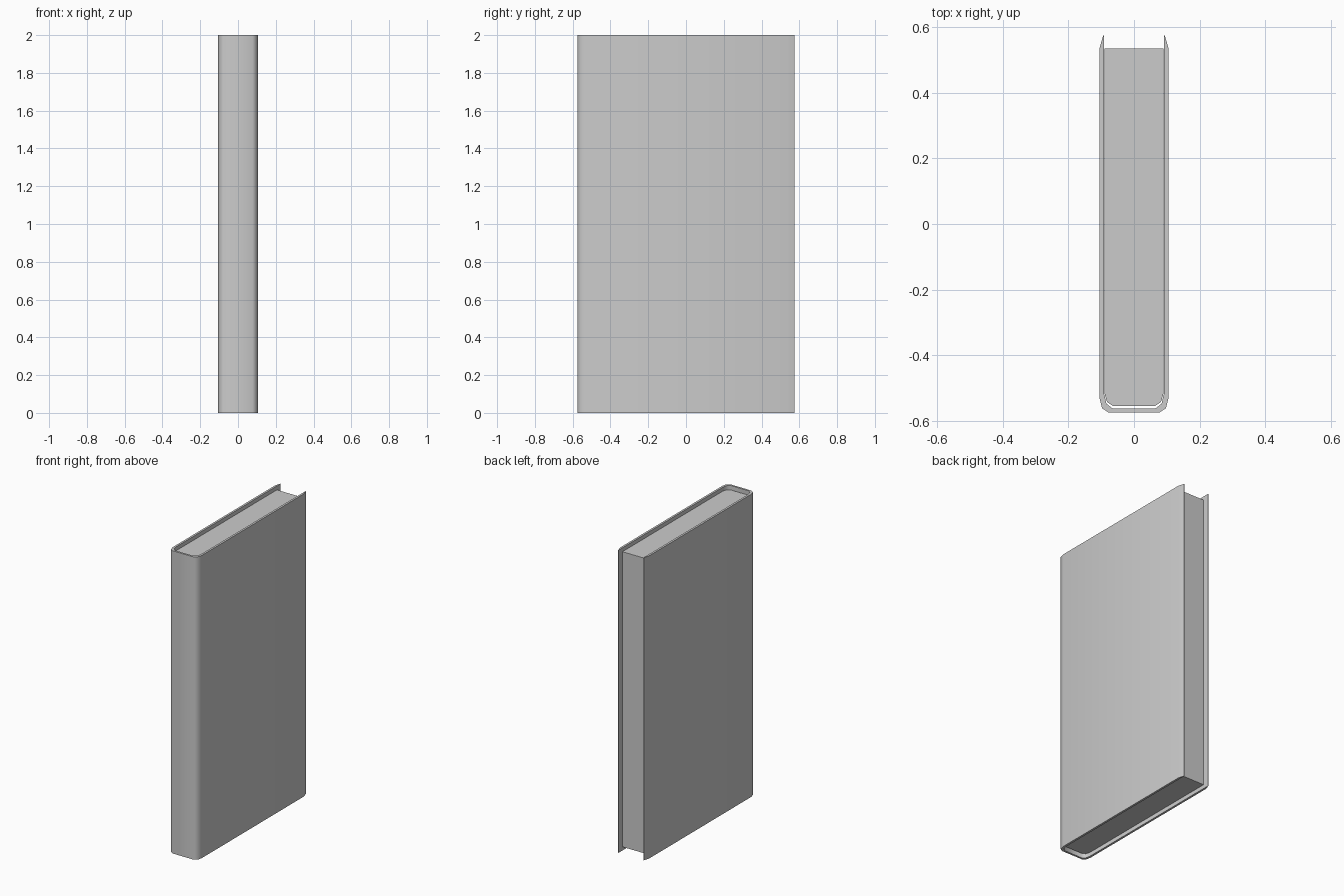
import bpy
import bmesh
import math

if "Cube" in bpy.data.objects:
    bpy.data.objects.remove(bpy.data.objects["Cube"])


def extruded(name, outline, z0, z1):
    """Closed XY outline extruded between two heights."""
    bm = bmesh.new()
    face = bm.faces.new([bm.verts.new((x, y, z0)) for x, y in outline])
    top = bmesh.ops.extrude_face_region(bm, geom=[face])["geom"]
    verts = [g for g in top if isinstance(g, bmesh.types.BMVert)]
    bmesh.ops.translate(bm, verts=verts, vec=(0, 0, z1 - z0))
    bmesh.ops.recalc_face_normals(bm, faces=bm.faces)
    mesh = bpy.data.meshes.new(name)
    bm.to_mesh(mesh)
    bm.free()
    obj = bpy.data.objects.new(name, mesh)
    bpy.context.collection.objects.link(obj)
    bpy.ops.object.select_all(action="DESELECT")
    obj.select_set(True)
    bpy.context.view_layer.objects.active = obj
    bpy.ops.object.shade_smooth_by_angle(angle=math.radians(50))
    return obj


def mirrored(half):
    """Continue a right-hand half path across x = 0."""
    return half + [(-x, y) for x, y in reversed(half)]


# Cover: U-shaped wrap with rounded spine and tapered fore edges
outer = mirrored([(0.094, 0.574), (0.105, 0.535), (0.105, -0.53),
                  (0.097, -0.561), (0.077, -0.574)])
inner = mirrored([(0.091, 0.574), (0.091, -0.517),
                  (0.084, -0.547), (0.066, -0.561)])
extruded("cover", outer + inner[::-1], 0.0, 2.0)

# Pages: solid block recessed at top, bottom and fore edge
pages = mirrored([(0.09, 0.535), (0.09, -0.515),
                  (0.082, -0.542), (0.064, -0.554)])
extruded("pages", pages, 0.025, 1.975)
